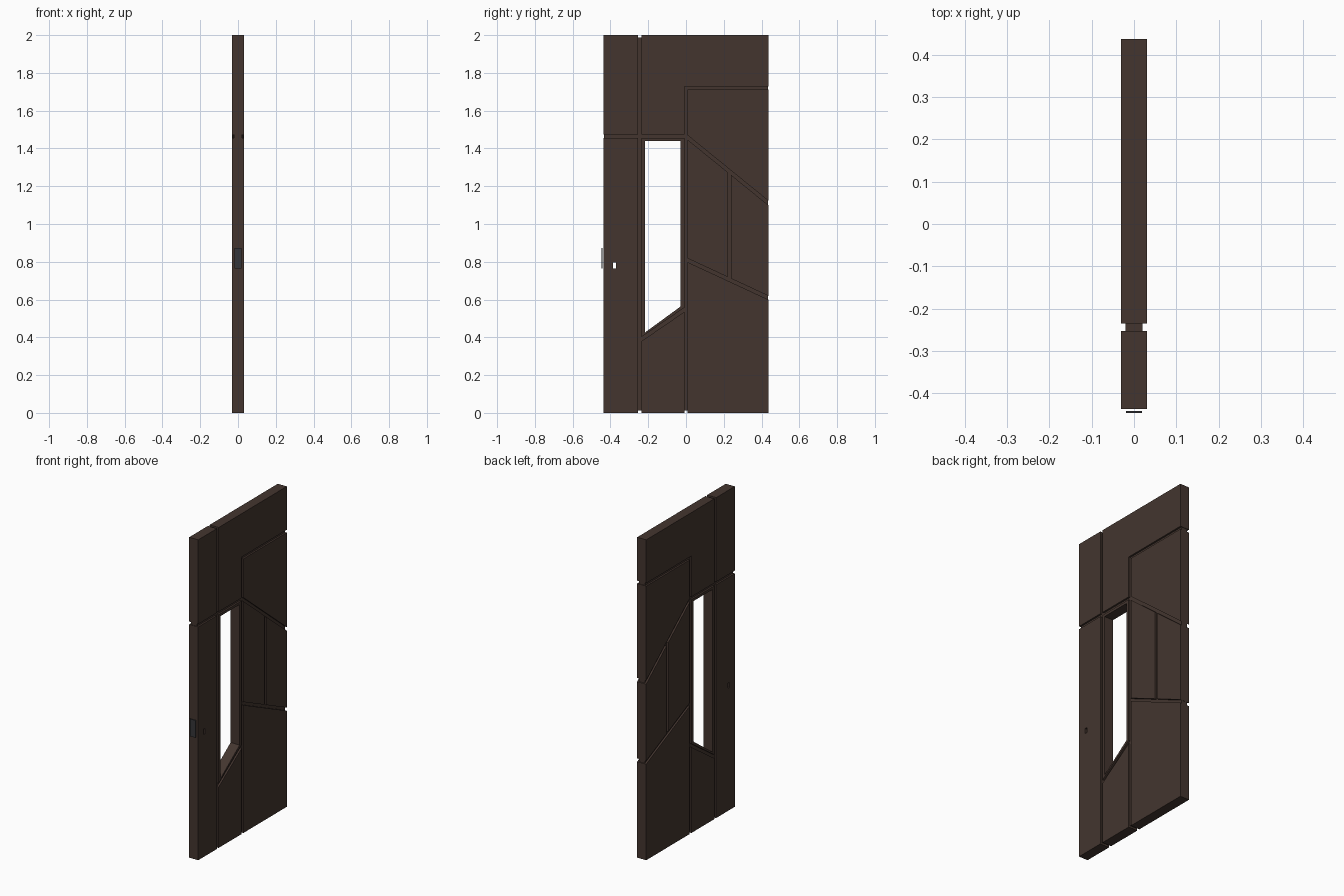
import bpy, bmesh
from mathutils import Vector

if "Cube" in bpy.data.objects:
    bpy.data.objects.remove(bpy.data.objects["Cube"])

W, H, T = 0.446, 2.0, 0.031      # half width, height, half thickness
A, D = -0.244, 0.228             # vertical groove centre lines
GAP = 0.009                      # half groove width


def material(name, rgb):
    m = bpy.data.materials.new(name)
    m.diffuse_color = (*rgb, 1)
    m.use_nodes = True
    m.node_tree.nodes["Principled BSDF"].inputs["Base Color"].default_value = m.diffuse_color
    return m


wood = material("dark brown wood", (0.057, 0.036, 0.028))
metal = material("dark grey metal", (0.035, 0.036, 0.040))


def inset(pts, g, border=True):
    """Move every edge inward by g, except those on the door outline."""
    n, lines = len(pts), []
    for i in range(n):
        p, q = Vector(pts[i]), Vector(pts[(i + 1) % n])
        d = (q - p).normalized()
        k = g
        if border and (abs(p.x) == W and p.x == q.x or p.y == q.y and p.y in (0, H)):
            k = 0
        elif border and p.x == q.x == D:
            k = g * 0.55         # narrower groove
        lines.append((p + Vector((-d.y, d.x)) * k, d))
    out = []
    for i in range(n):
        (p, d), (q, e) = lines[i - 1], lines[i]
        t = (q - p).cross(e) / d.cross(e)
        out.append(p + d * t)
    return out


def prism(name, pts, half, mat):
    """Extrude a y-z outline along x."""
    bm = bmesh.new()
    f = bm.faces.new([bm.verts.new((-half, p[0], p[1])) for p in pts])
    r = bmesh.ops.extrude_face_region(bm, geom=[f])
    vs = [v for v in r["geom"] if isinstance(v, bmesh.types.BMVert)]
    bmesh.ops.translate(bm, verts=vs, vec=(2 * half, 0, 0))
    bmesh.ops.recalc_face_normals(bm, faces=bm.faces)
    me = bpy.data.meshes.new(name)
    bm.to_mesh(me)
    bm.free()
    me.materials.append(mat)
    ob = bpy.data.objects.new(name, me)
    bpy.context.collection.objects.link(ob)
    return ob


def cut(ob, pts):
    """Cut a straight hole through x."""
    cutter = prism("cutter", pts, 0.1, wood)
    cutter.hide_render = True
    m = ob.modifiers.new("hole", "BOOLEAN")
    m.operation, m.solver, m.object = "DIFFERENCE", "EXACT", cutter
    bpy.context.view_layer.objects.active = ob
    bpy.ops.object.modifier_apply(modifier=m.name)
    bpy.data.objects.remove(cutter)


def rect(y0, z0, y1, z1):
    return [(y0, z0), (y1, z0), (y1, z1), (y0, z1)]


# Panel outlines between groove centre lines
panels = {
    "lower_latch_panel": rect(-W, 0, A, 1.465),
    "upper_latch_panel": rect(-W, 1.465, A, H),
    "top_panel": [(A, 1.465), (0, 1.465), (0, 1.72), (W, 1.72), (W, H), (A, H)],
    "upper_hinge_panel": [(0, 1.465), (W, 1.103), (W, 1.72), (0, 1.72)],
    "middle_inner_panel": [(0, 0.812), (D, 0.706), (D, 1.280), (0, 1.465)],
    "middle_outer_panel": [(D, 0.706), (W, 0.605), (W, 1.103), (D, 1.280)],
    "lower_hinge_panel": [(0, 0), (W, 0), (W, 0.605), (0, 0.812)],
    "lower_middle_panel": [(A, 0), (0, 0), (0, 0.552), (A, 0.385)],
    "window_frame": [(A, 0.385), (0, 0.552), (0, 1.465), (A, 1.465)],
}
obs = {k: prism(k, inset(v, GAP), T, wood) for k, v in panels.items()}

# Recessed core that shows at the bottom of the grooves
core = prism("core", rect(-W + 0.012, 0.012, W - 0.012, H - 0.012), 0.02, wood)

# Window opening and keyhole
window = [(-0.218, 0.425), (-0.029, 0.563), (-0.029, 1.44), (-0.218, 1.44)]
keyhole = rect(-0.386, 0.765, -0.370, 0.797)
for hole, part in ((window, "window_frame"), (keyhole, "lower_latch_panel")):
    cut(obs[part], hole)
    cut(core, inset(hole, -0.004, False))

# Lock plate on the latch edge
prism("lock_plate", rect(-W - 0.001, 0.765, -W + 0.004, 0.873), 0.019, metal)
